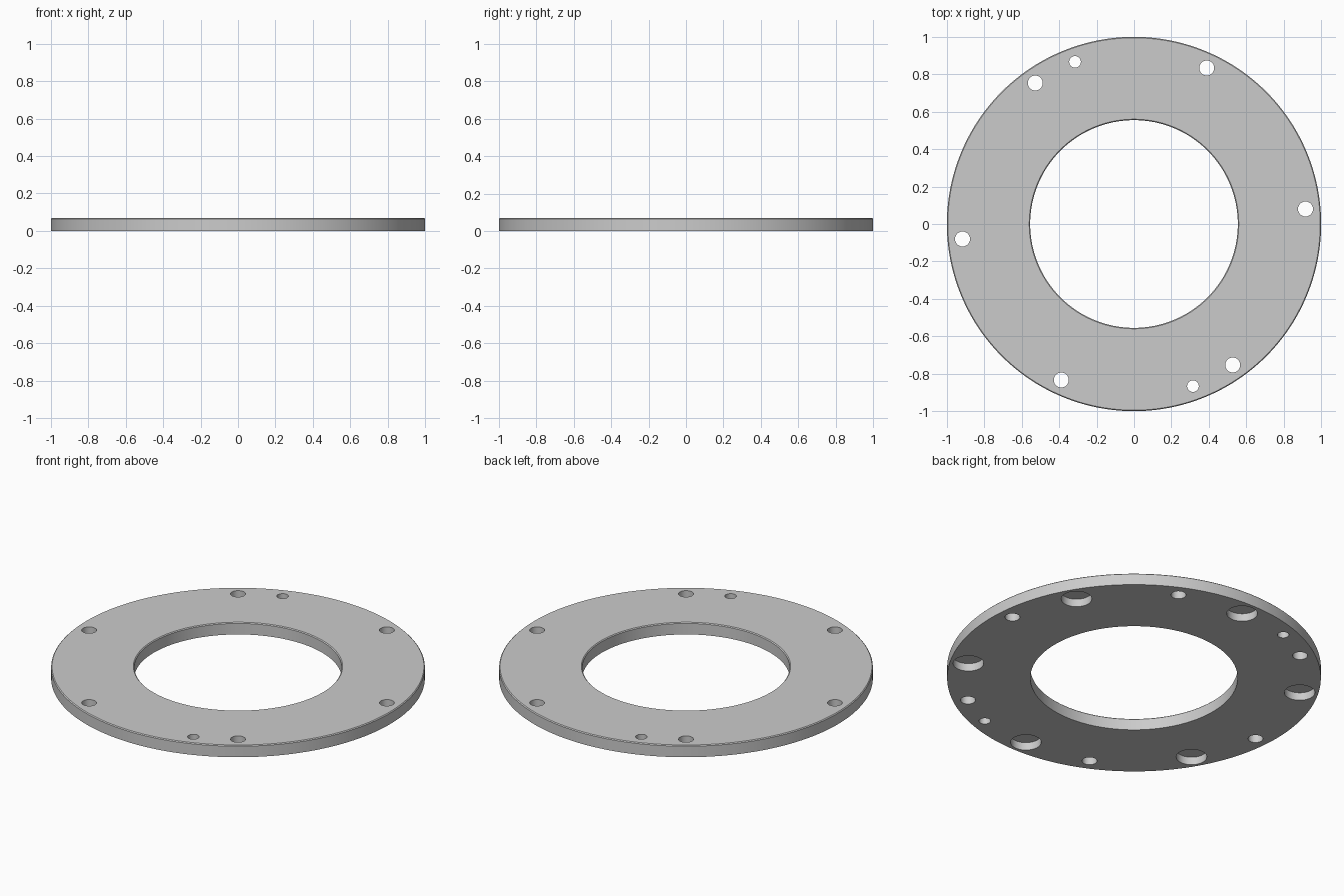
import bpy, bmesh
from math import sin, cos, pi, radians

if "Cube" in bpy.data.objects:
    bpy.data.objects.remove(bpy.data.objects["Cube"])

H = 0.07      # plate thickness
C = 0.005     # chamfer on the top edges
N = 192

# Flat ring: lathe a closed cross-section with chamfered top edges
profile = [(0.555, 0), (1, 0), (1, H - C), (1 - C, H), (0.555 + C, H), (0.555, H - C)]
bm = bmesh.new()
rings = [[bm.verts.new((r * cos(2 * pi * i / N), r * sin(2 * pi * i / N), z))
          for r, z in profile] for i in range(N)]
for i in range(N):
    a, b = rings[i], rings[(i + 1) % N]
    for j in range(len(profile)):
        k = (j + 1) % len(profile)
        bm.faces.new((a[j], b[j], b[k], a[k]))
bmesh.ops.recalc_face_normals(bm, faces=bm.faces)
mesh = bpy.data.meshes.new("ring_plate")
bm.to_mesh(mesh)
bm.free()
plate = bpy.data.objects.new("ring_plate", mesh)
bpy.context.collection.objects.link(plate)

# Cutters for all holes gathered in one mesh
cut = bmesh.new()


def hole(radius, dist, angle, top):
    a = radians(angle)
    z0 = -0.05
    new = bmesh.ops.create_cone(cut, cap_ends=True, segments=48, radius1=radius,
                                radius2=radius, depth=top - z0)["verts"]
    bmesh.ops.translate(cut, verts=new,
                        vec=(dist * cos(a), dist * sin(a), (top + z0) / 2))


for k in range(6):
    hole(0.04, 0.92, 5 + 60 * k, H + 0.05)    # screw holes
    hole(0.082, 0.90, 30 + 60 * k, 0.046)     # blind pockets underneath
for ang in (110, 290):
    hole(0.031, 0.922, ang, H + 0.05)         # small pin holes

cut_mesh = bpy.data.meshes.new("hole_cutter")
cut.to_mesh(cut_mesh)
cut.free()
cutter = bpy.data.objects.new("hole_cutter", cut_mesh)
bpy.context.collection.objects.link(cutter)

# Cut the holes, then discard the cutter
bpy.context.view_layer.objects.active = plate
plate.select_set(True)
mod = plate.modifiers.new("holes", 'BOOLEAN')
mod.operation = 'DIFFERENCE'
mod.solver = 'EXACT'
mod.object = cutter
bpy.ops.object.modifier_apply(modifier=mod.name)
bpy.data.objects.remove(cutter)
bpy.ops.object.shade_smooth_by_angle(angle=radians(30))
